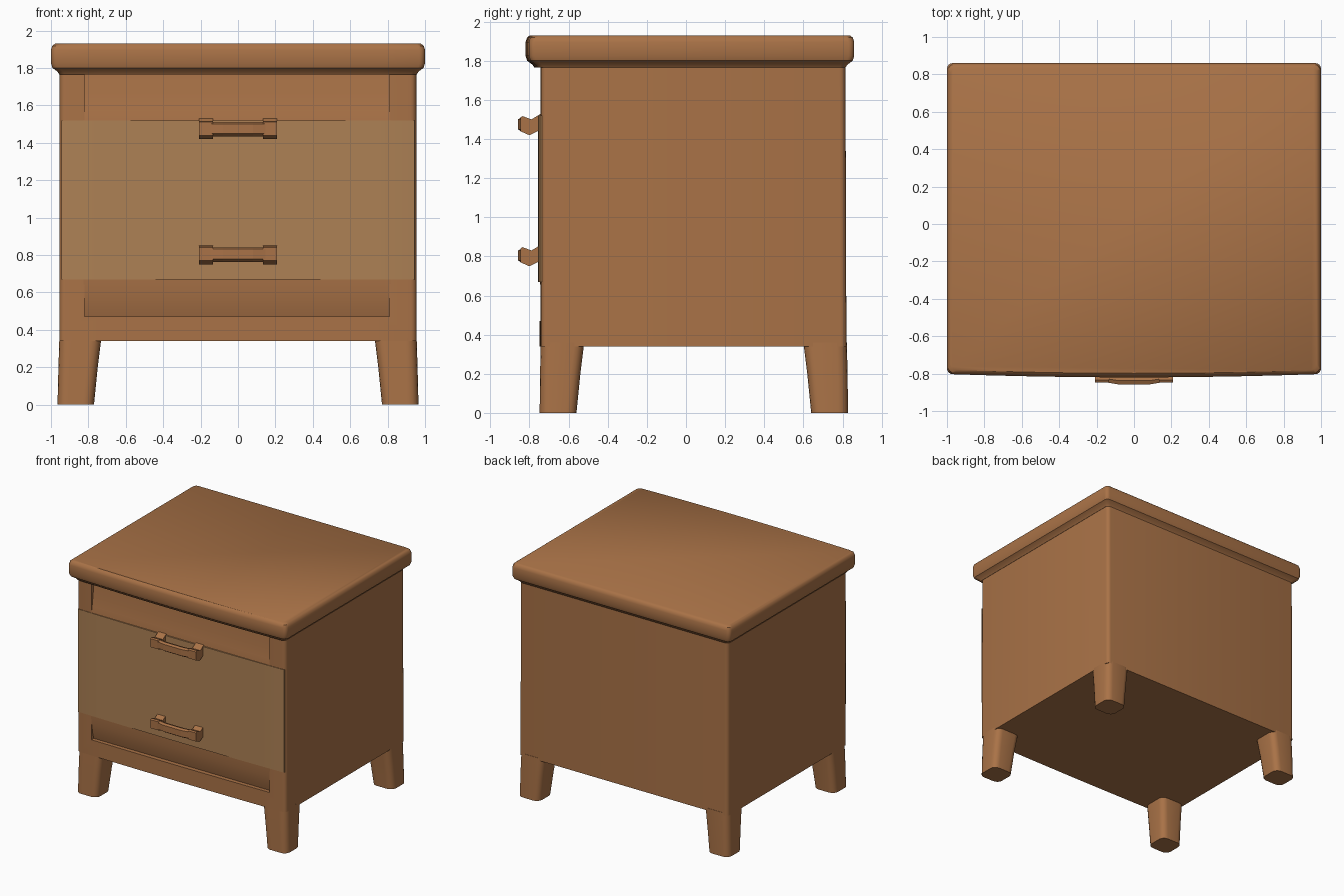
import bpy, math

if "Cube" in bpy.data.objects:
    bpy.data.objects.remove(bpy.data.objects["Cube"])


def material(name, rgb):
    m = bpy.data.materials.new(name)
    m.diffuse_color = (*rgb, 1)
    m.use_nodes = True
    m.node_tree.nodes["Principled BSDF"].inputs["Base Color"].default_value = m.diffuse_color
    return m


BROWN = material("brown wood", (0.40, 0.17, 0.063))
LIGHT = material("light wood", (0.42, 0.22, 0.09))


def smooth(ob, angle=35):
    bpy.ops.object.select_all(action='DESELECT')
    ob.select_set(True)
    bpy.context.view_layer.objects.active = ob
    bpy.ops.object.shade_smooth_by_angle(angle=math.radians(angle))


def mesh(name, verts, faces, mat):
    me = bpy.data.meshes.new(name)
    me.from_pydata(verts, [], faces)
    me.materials.append(mat)
    ob = bpy.data.objects.new(name, me)
    bpy.context.collection.objects.link(ob)
    return ob


def loft(name, rings, mat=BROWN):
    """Skin equal-length closed rings and cap both ends."""
    n = len(rings[0])
    verts = [p for r in rings for p in r]
    faces = [(k * n + i, k * n + (i + 1) % n, (k + 1) * n + (i + 1) % n, (k + 1) * n + i)
             for k in range(len(rings) - 1) for i in range(n)]
    faces.append(tuple(reversed(range(n))))
    faces.append(tuple(range(len(verts) - n, len(verts))))
    return mesh(name, verts, faces, mat)


def rect_ring(x0, x1, y0, y1, z, r, bow=0.0):
    """Rounded rectangle at height z, with an optionally bowed front edge."""
    pts = [(x0 + r + (x1 - x0 - 2 * r) * t / 10, y0) for t in range(1, 10)]
    for cx, cy, start in ((x1 - r, y0 + r, -90), (x1 - r, y1 - r, 0),
                          (x0 + r, y1 - r, 90), (x0 + r, y0 + r, 180)):
        for s in range(5):
            a = math.radians(start + 90 * s / 4)
            pts.append((cx + r * math.cos(a), cy + r * math.sin(a)))
    mid, half = (x0 + x1) / 2, (x1 - x0) / 2
    return [(x, y - (bow * (1 - ((x - mid) / half) ** 2) if y < (y0 + y1) / 2 else 0), z)
            for x, y in pts]


# Cabinet body with a shallow recess in the front
body = loft("cabinet_body", [
    rect_ring(-0.955, 0.955, -0.742, 0.82, 0.34, 0.03, 0.008),
    rect_ring(-0.953, 0.953, -0.742, 0.815, 1.79, 0.03, 0.008)])
cutter = loft("recess_cutter", [
    rect_ring(-0.82, 0.81, -0.95, -0.69, z, 0.005) for z in (0.47, 1.9)])
cutter.hide_render = True
cutter.hide_set(True)
mod = body.modifiers.new("recess", 'BOOLEAN')
mod.object = cutter
mod.operation = 'DIFFERENCE'
mod.solver = 'EXACT'
smooth(body)

# Overhanging top with a moulded edge: (inset, z, corner radius)
edge = [(0.045, 1.765, 0.03), (0.035, 1.78, 0.03), (0.008, 1.80, 0.03), (0, 1.825, 0.03),
        (0, 1.895, 0.03), (0.007, 1.918, 0.03), (0.022, 1.93, 0.03)]
top = loft("table_top", [
    rect_ring(-1 + i, 1 - i, -0.802 + i, 0.86 - i, z, r, 0.018) for i, z, r in edge])
smooth(top)

# Tapered corner legs
for sx, side in ((-1, "left"), (1, "right")):
    for sy, end in ((-1, "front"), (1, "back")):
        rings = []
        for z, xi, xo, yi, yo in ((0, 0.77, 0.965, 0.60, 0.788),
                                  (0.20, 0.75, 0.960, 0.58, 0.786),
                                  (0.36, 0.73, 0.955, 0.56, 0.782)):
            xs = sorted((sx * xi, sx * xo))
            ys = sorted((sy * yi + 0.04, sy * yo + 0.04))
            rings.append(rect_ring(*xs, *ys, z, 0.05))
        smooth(loft(f"{end}_{side}_leg", rings), 50)

# Drawer panel swelling forward inside the recess: (y, z)
swell = [(-0.68, 0.465), (-0.712, 0.465), (-0.728, 0.52), (-0.741, 0.60), (-0.748, 0.70),
         (-0.748, 1.50), (-0.735, 1.57), (-0.722, 1.66), (-0.712, 1.78), (-0.68, 1.78)]
panel = loft("drawer_panel", [[(x, y, z) for y, z in swell] for x in (0.815, -0.825)])
smooth(panel)

# Lighter drawer face, thin and slightly bowed
face = loft("drawer_face", [
    rect_ring(-0.945, 0.945, -0.746, -0.735, z, 0.005, 0.01) for z in (0.67, 1.52)], LIGHT)
smooth(face)

# Drawer handles: two angled end brackets and a bowed bar
bracket = [(-0.74, 0.055), (-0.79, 0.025), (-0.835, 0.042), (-0.847, 0.035),
           (-0.847, -0.035), (-0.80, -0.056), (-0.74, -0.025)]
for label, zc in (("upper", 1.475), ("lower", 0.805)):
    for s, side in ((-1, "left"), (1, "right")):
        loft(f"{label}_handle_{side}_bracket",
             [[(x, y, zc + z) for y, z in bracket] for x in sorted((s * 0.135, s * 0.208), reverse=True)])
    bar = []
    for x, y in ((0.16, -0.845), (0.08, -0.858), (-0.08, -0.858), (-0.16, -0.845)):
        bar.append([(x, y + dy, zc + dz) for dy, dz in
                    ((0.055, 0.022), (0.02, 0.036), (0, 0.026),
                     (0, -0.026), (0.025, -0.042), (0.055, -0.025))])
    loft(f"{label}_handle_bar", bar)
